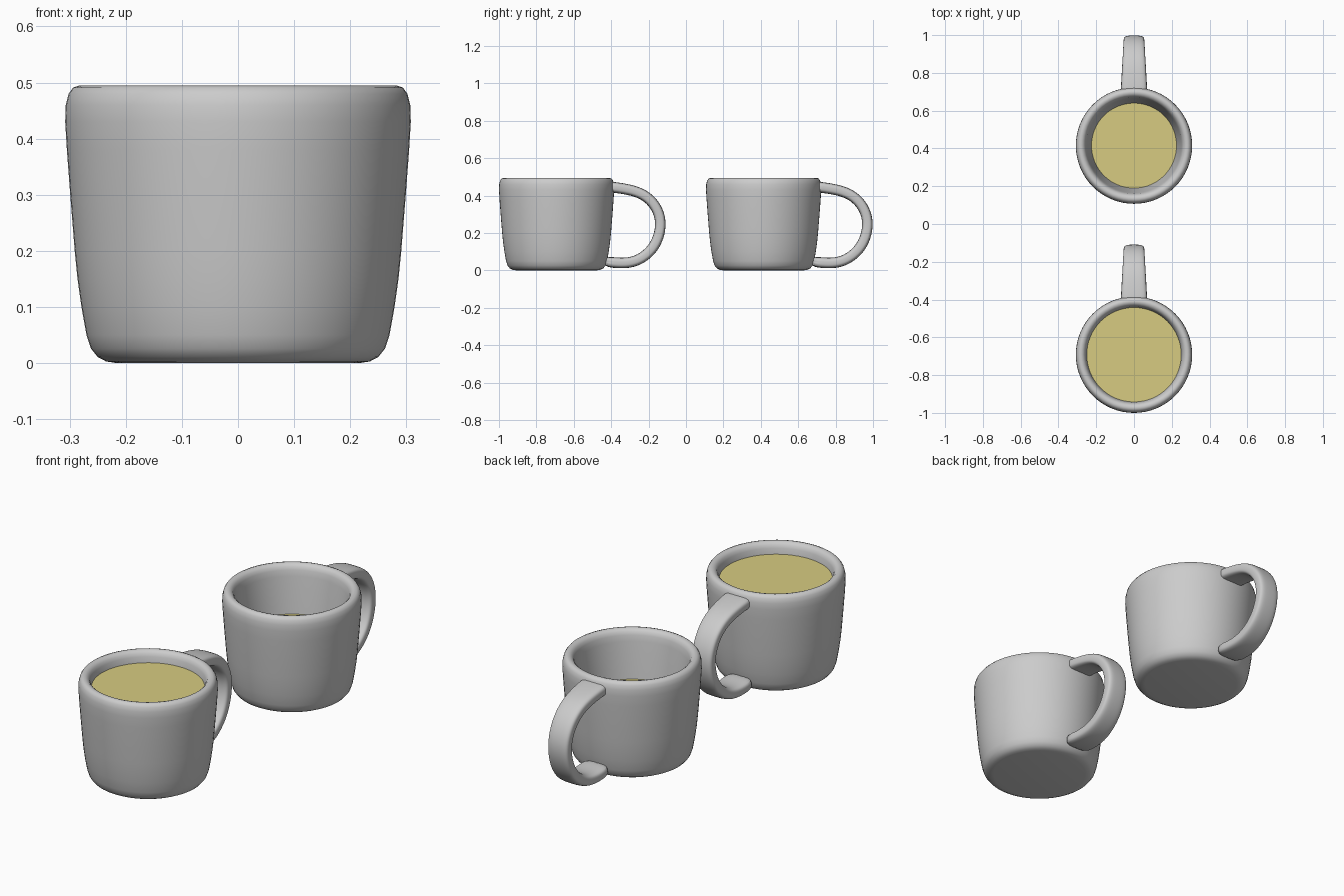
import bpy, bmesh
from math import sin, cos, pi, copysign
from mathutils import Vector

if "Cube" in bpy.data.objects:
    bpy.data.objects.remove(bpy.data.objects["Cube"])

SEG = 64


def finish(bm, name, y, angle=1.0):
    bmesh.ops.recalc_face_normals(bm, faces=bm.faces)
    me = bpy.data.meshes.new(name)
    bm.to_mesh(me)
    bm.free()
    ob = bpy.data.objects.new(name, me)
    bpy.context.collection.objects.link(ob)
    ob.location.y = y
    bpy.ops.object.select_all(action='DESELECT')
    ob.select_set(True)
    bpy.context.view_layer.objects.active = ob
    bpy.ops.object.shade_smooth_by_angle(angle=angle)
    return ob


def bridge(bm, rings):
    for a, b in zip(rings, rings[1:]):
        n = len(a)
        for i in range(n):
            j = (i + 1) % n
            bm.faces.new((a[i], a[j], b[j], b[i]))
    bm.faces.new(rings[0])
    bm.faces.new(rings[-1])


# Cup wall: outside from the base up, over the rim, down to the inner floor
CUP = [(.215, 0), (.235, .003), (.25, .011), (.262, .026), (.27, .05),
       (.279, .1), (.286, .15), (.291, .2), (.299, .3), (.305, .38),
       (.308, .43), (.307, .46), (.302, .48), (.294, .491), (.283, .495),
       (.271, .492), (.261, .483), (.255, .468), (.25, .44), (.243, .38),
       (.225, .267), (.217, .18), (.205, .11), (.19, .08), (.16, .065)]


def make_cup(name, y):
    bm = bmesh.new()
    rings = [[bm.verts.new((r * cos(2 * pi * i / SEG), r * sin(2 * pi * i / SEG), z))
              for i in range(SEG)] for r, z in CUP]
    bridge(bm, rings)
    return finish(bm, name, y)


# Handle: centre line in (y, z) with half width, swept with a rounded strap section
HANDLE = [(.272, .447, .071), (.31, .444, .069), (.39, .432, .065), (.46, .410, .061),
          (.516, .365, .058), (.549, .305, .056), (.558, .245, .055), (.547, .18, .056),
          (.515, .115, .058), (.46, .066, .061), (.40, .041, .065), (.33, .038, .069),
          (.25, .049, .072)]


def make_handle(name, y):
    bm = bmesh.new()
    rings = []
    pts = [Vector((0, p[0], p[1])) for p in HANDLE]
    for k, p in enumerate(pts):
        t = (pts[min(k + 1, len(pts) - 1)] - pts[max(k - 1, 0)]).normalized()
        n = Vector((0, -t.z, t.y))
        ring = []
        for i in range(16):
            a = 2 * pi * (i + .5) / 16
            u = copysign(abs(cos(a)) ** .55, cos(a)) * HANDLE[k][2]
            v = copysign(abs(sin(a)) ** .55, sin(a)) * .029
            ring.append(bm.verts.new(p + Vector((u, 0, 0)) + n * v))
        rings.append(ring)
    bridge(bm, rings)
    ob = finish(bm, name, y, 1.2)
    ob.modifiers.new("smooth", 'SUBSURF').levels = 2
    ob.modifiers["smooth"].render_levels = 2
    return ob


# Drink surface
drink_mat = bpy.data.materials.new("drink")
drink_mat.diffuse_color = (.68, .60, .22, 1)
drink_mat.use_nodes = True
drink_mat.node_tree.nodes["Principled BSDF"].inputs["Base Color"].default_value = drink_mat.diffuse_color


def make_drink(name, y, r, z):
    bm = bmesh.new()
    bmesh.ops.create_circle(bm, cap_ends=True, segments=SEG, radius=r)
    bmesh.ops.translate(bm, verts=bm.verts, vec=(0, 0, z))
    for f in bm.faces:
        if f.normal.z < 0:
            f.normal_flip()
    ob = finish(bm, name, y)
    ob.data.materials.append(drink_mat)


# Full mug in front, half-full mug behind
for tag, y, r, z in (("front", -.692, .25, .441), ("back", .415, .225, .267)):
    make_cup(tag + "_cup", y)
    make_handle(tag + "_handle", y)
    make_drink(tag + "_drink", y, r, z)
